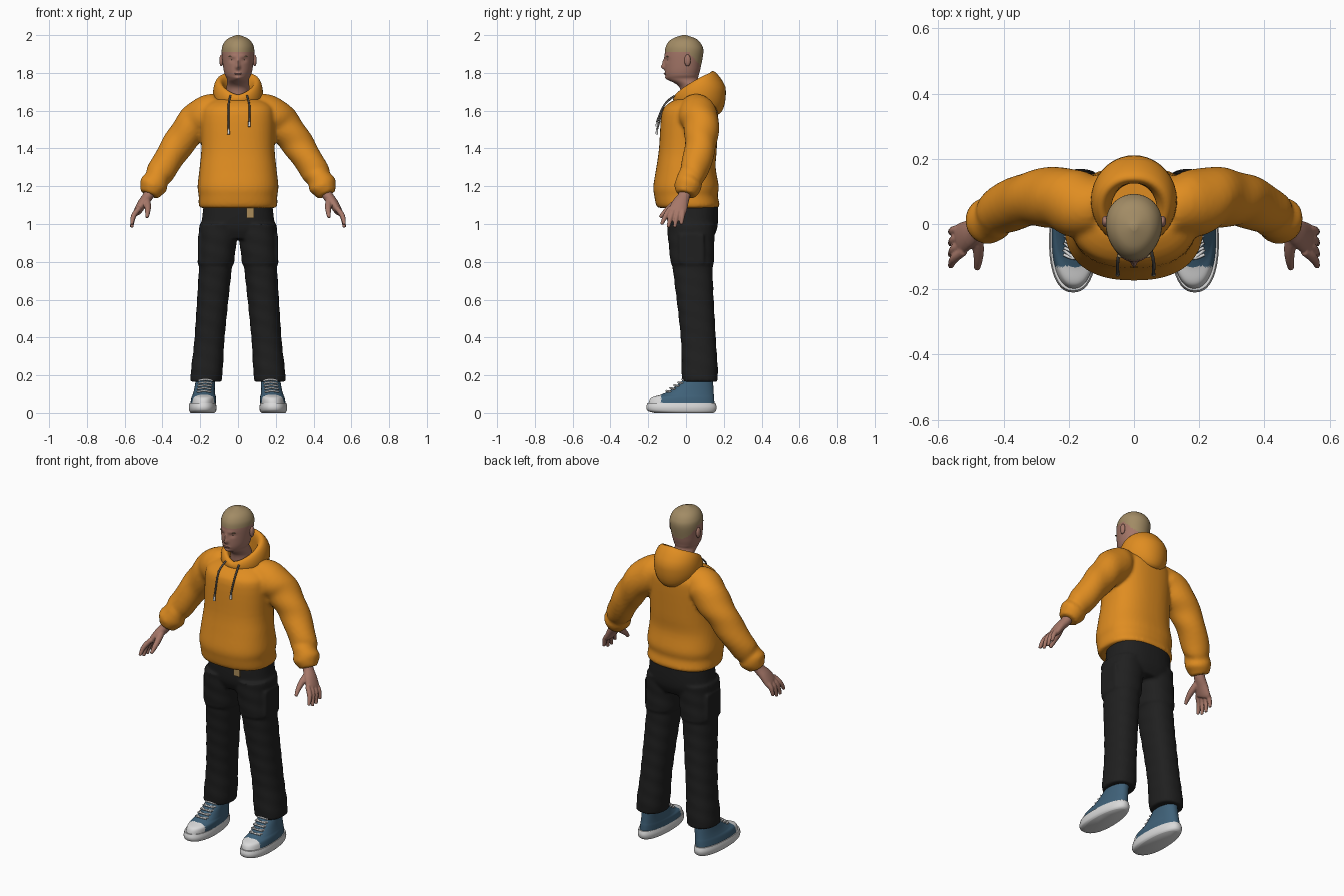
import bpy, bmesh, math
from mathutils import Vector, Matrix

cube = bpy.data.objects.get("Cube")
if cube:
    bpy.data.objects.remove(cube, do_unlink=True)


def material(name, *rgb):
    mat = bpy.data.materials.new(name)
    mat.use_nodes = True
    mat.diffuse_color = (*rgb, 1)
    shader = next(node for node in mat.node_tree.nodes if node.type == "BSDF_PRINCIPLED")
    shader.inputs["Base Color"].default_value = (*rgb, 1)
    shader.inputs["Roughness"].default_value = .8
    return mat


SKIN = material("skin", .38, .185, .14)
HAIR = material("cropped hair", .36, .26, .13)
ORANGE = material("orange fleece", .74, .265, .015)
BLACK = material("black cloth", .014, .014, .014)
BLUE = material("blue canvas", .05, .12, .19)
WHITE = material("white rubber", .7, .7, .7)
GREY = material("grey cord", .11, .1, .09)
TAN = material("tan webbing", .4, .26, .1)
LIP = material("lip", .26, .11, .09)
DARK = material("dark eye", .02, .02, .01)
X, Y, Z = Matrix.Identity(3)


def spline(rows, steps):
    """Smooth interpolation through rows of numbers."""
    out = []
    last = len(rows) - 1
    for i in range(last):
        near = rows[max(i - 1, 0)], rows[i], rows[i + 1], rows[min(i + 2, last)]
        for step in range(steps):
            t = step / steps
            out.append([b + t * ((c - a) + t * ((2 * a - 5 * b + 4 * c - d) + t * (3 * b - a - 3 * c + d))) / 2
                        for a, b, c, d in zip(*near)])
    return out + [rows[last]]


def loft(bm, rows, ref=None, sides=32, power=2, taper=0, steps=4, fold=0, closed=False):
    """Skin rows (x, y, z, radius u, radius v): level rings, or rings across the path if ref is set."""
    rows = spline(rows, steps) if steps > 1 else rows
    centres = [Vector(row[:3]) for row in rows]
    count, rings = len(rows), []
    for i, (centre, row) in enumerate(zip(centres, rows)):
        u, v = X, Y
        if ref:
            before, after = (i - 1, (i + 1) % count) if closed else (max(i - 1, 0), min(i + 1, count - 1))
            along = (centres[after] - centres[before]).normalized()
            v = (ref - along * ref.dot(along)).normalized()
            u = v.cross(along)
        ring = []
        for k in range(sides):
            angle = math.tau * k / sides
            cu, sv = (math.copysign(abs(w) ** (2 / power), w) for w in (math.cos(angle), math.sin(angle)))
            crease = 1 + fold * math.sin(2 * angle + i)
            offset = u * row[3] * cu * (1 + taper * sv) + v * row[4] * sv
            ring.append(bm.verts.new(centre + offset * crease))
        rings.append(ring)
    for lower, upper in list(zip(rings, rings[1:])) + ([(rings[-1], rings[0])] if closed else []):
        for k in range(sides):
            j = (k + 1) % sides
            bm.faces.new((lower[k], lower[j], upper[j], upper[k]))
    if not closed:
        bm.faces.new(rings[0])
        bm.faces.new(rings[-1])


def level(bm, rows, x=0, lean=0, **options):
    """Stack of level rings (z, y, half width, half depth)."""
    loft(bm, [(x + lean * z, y, z, wide, deep) for z, y, wide, deep in rows], **options)


def tube(bm, points, ref=Y, **options):
    """Round tube through points (x, y, z, radius)."""
    loft(bm, [(*point, point[3]) for point in points], ref=ref, **options)


def blob(bm, centre, radii):
    bmesh.ops.create_uvsphere(bm, u_segments=20, v_segments=12, radius=1,
                              matrix=Matrix.Translation(centre) @ Matrix.Diagonal((*radii, 1)))


def box(bm, centre, size):
    bmesh.ops.create_cube(bm, size=1, matrix=Matrix.Translation(centre) @ Matrix.Diagonal((*size, 1)))


def finish(name, bm, *mats, voxel=0, relax=0, mirror=False, rule=None):
    bmesh.ops.recalc_face_normals(bm, faces=bm.faces)
    if rule:
        for face in bm.faces:
            face.material_index = rule(face.calc_center_median())
    mesh = bpy.data.meshes.new(name)
    bm.to_mesh(mesh)
    bm.free()
    for mat in mats:
        mesh.materials.append(mat)
    mesh.shade_smooth()
    mesh.set_sharp_from_angle(angle=math.radians(50))
    ob = bpy.data.objects.new(name, mesh)
    bpy.context.collection.objects.link(ob)
    if voxel:
        mod = ob.modifiers.new("blend", "REMESH")
        mod.mode, mod.voxel_size, mod.use_smooth_shade = "VOXEL", voxel, True
    if relax:
        mod = ob.modifiers.new("relax", "SMOOTH")
        mod.factor, mod.iterations = .5, relax
    if mirror:
        ob.modifiers.new("mirror", "MIRROR").use_mirror_merge = False


# Head and neck, with soft bumps (x, z, width, height, depth) shaping the face
bm = bmesh.new()
level(bm, [(1.62, .035, .064, .062), (1.72, .025, .06, .058), (1.765, -.015, .058, .08), (1.79, -.02, .069, .088),
           (1.83, -.017, .078, .095), (1.91, -.01, .086, .102), (1.95, -.01, .079, .092),
           (1.98, -.01, .055, .064), (2, -.01, .01, .01)], sides=80, taper=.1, steps=10)
BUMPS = {"nose": (0, 1.832, .011, .013, -.021), "bridge": (0, 1.858, .008, .018, -.011),
         "brow": (.025, 1.888, .022, .007, -.004), "socket": (.033, 1.868, .014, .009, .007),
         "mouth": (0, 1.795, .02, .008, -.005), "chin": (0, 1.772, .016, .01, -.008)}
for vert in bm.verts:
    if vert.co.y < -.02:
        vert.co.y += sum(depth * math.exp(-((abs(vert.co.x) - x) / wide) ** 2 - ((vert.co.z - z) / high) ** 2)
                         for x, z, wide, high, depth in BUMPS.values())
finish("head", bm, SKIN, HAIR, rule=lambda c: int(c.z > 1.91 - 1.2 * max(0, c.y - .015)))

# Small face parts
for name, mat, centre, radii in [
        ("ears", SKIN, (.088, .008, 1.866), (.011, .017, .031)),
        ("eyes", WHITE, (.033, -.087, 1.868), (.011, .008, .005)),
        ("irises", DARK, (.033, -.093, 1.868), (.005, .004, .005)),
        ("eyebrows", HAIR, (.034, -.098, 1.886), (.018, .007, .003)),
        ("lips", LIP, (0, -.111, 1.796), (.02, .007, .005))]:
    bm = bmesh.new()
    blob(bm, centre, radii)
    finish(name, bm, mat, mirror=name != "lips")

# Hooded top: body and bunched sleeves blended together
bm = bmesh.new()
level(bm, [(1.085, .01, .198, .155), (1.1, .01, .208, .168), (1.15, 0, .208, .168), (1.2, 0, .214, .173),
           (1.3, 0, .203, .157), (1.4, .01, .194, .153), (1.58, .02, .195, .15),
           (1.63, .03, .175, .133), (1.66, .045, .13, .1)], sides=48, power=2.4)
for side in (1, -1):
    tube(bm, [(side * x, y, z, radius) for x, y, z, radius in [
        (.1, .05, 1.6, .09), (.17, .06, 1.58, .1), (.23, .08, 1.53, .097), (.29, .08, 1.46, .087),
        (.345, .07, 1.38, .081), (.41, .04, 1.275, .074), (.43, .02, 1.24, .066), (.45, .01, 1.2, .073),
        (.47, 0, 1.155, .05)]], fold=.03)
finish("hoodie", bm, ORANGE, voxel=.01, relax=3)

# Folded hood lying round the neck: low and open in front, tall behind, its top edge leaning to the head
bm = bmesh.new()
rows = []
for k in range(48):
    angle = math.tau * k / 48
    back = (1 - math.cos(angle)) / 2
    droop = .015 * back ** 6
    rows.append((.1 * math.sin(angle), .06 - .108 * math.cos(angle), 1.66 + .05 * back - droop,
                 .02 + .023 * back, .024 + .076 * back ** .6 + droop))
loft(bm, rows, ref=Z, sides=24, steps=1, closed=True)
for vert in bm.verts:
    vert.co.y -= 2 * max(0, vert.co.z - 1.73) * max(0, vert.co.y)
finish("hood", bm, ORANGE)

# Draw cords with pale tips
for name, x, end in (("right_cord", -.05, 1.5), ("left_cord", .06, 1.54)):
    bm = bmesh.new()
    tube(bm, [(x * .8, -.06, 1.68, .005), (x, -.115, 1.63, .005), (x, -.147, end + .02, .005),
              (x, -.153, end, .006), (x, -.155, end - .025, .007)], sides=10)
    finish(name, bm, GREY, WHITE, rule=lambda c: int(c.z < end))

# Trousers: hips and side pockets blended with legs that bend at the knee, step in below the thigh seam and flare
bm = bmesh.new()
level(bm, [(.92, .035, .17, .105), (.97, .035, .197, .128), (1.03, .035, .19, .135), (1.12, .035, .18, .135)],
      sides=48, power=2.4)
for side in (1, -1):
    rows = []
    for k in range(61):
        t = k / 60
        z = .165 + .835 * t
        swell = (.008 if z > .79 else 0) + .006 * math.exp(-80 * (t - .07) ** 2)
        rows.append((side * (.17 - .07 * t), .05 + .023 * math.cos(math.pi * t), z,
                     .078 + .018 * t * t + swell, .09 + .03 * t * t + swell))
    loft(bm, rows, power=2.3, steps=1, fold=.012)
    box(bm, (side * .198, .03, .87), (.026, .13, .15))
finish("trousers", bm, BLACK, voxel=.009, relax=2)

# Hanging belt end
bm = bmesh.new()
box(bm, (.065, -.102, 1.062), (.042, .009, .06))
finish("belt_end", bm, TAN)

# Hands: palm, four spread fingers and a thumb
bm = bmesh.new()
loft(bm, [(.455, 0, 1.2, .03, .034), (.475, -.01, 1.15, .028, .032), (.505, -.03, 1.11, .026, .043),
          (.53, -.045, 1.07, .021, .048), (.536, -.05, 1.06, .014, .04)], ref=Y, sides=24)
for k in range(4):
    root, tip = -.083 + .023 * k, -.13 + .035 * k
    drop = .98 + .008 * (k - 1.5) ** 2
    tube(bm, [(.522, root, 1.085, .014), (.552, (root + tip) / 2, 1.045, .014), (.563, tip, drop, .009)], sides=12)
tube(bm, [(.485, -.03, 1.13, .02), (.478, -.075, 1.095, .018), (.478, -.11, 1.065, .014),
          (.482, -.138, 1.035, .009)], ref=X, sides=12)
finish("hands", bm, SKIN, voxel=.0045, relax=2, mirror=True)

# Shoes: rubber sole, canvas upper with rubber toe, laces
bm = bmesh.new()
level(bm, [(0, -.01, .062, .155), (.01, -.022, .07, .179), (.03, -.024, .073, .186), (.052, -.024, .069, .18)],
      x=.187, sides=48, power=2.3, taper=-.1)
finish("soles", bm, WHITE, mirror=True)
bm = bmesh.new()
level(bm, [(.04, -.025, .067, .175), (.08, -.018, .065, .167), (.1, .01, .059, .137), (.13, .037, .054, .108),
           (.19, .07, .05, .072), (.23, .072, .049, .068)],
      x=.19, lean=-.1, sides=96, power=2.2, taper=-.08, steps=10)
finish("shoe_uppers", bm, BLUE, WHITE, mirror=True, rule=lambda c: int(c.y < -.13))
bm = bmesh.new()
for k in range(5):
    x, y, z = .18 - .002 * k, .021 * k - .102, .015 * k + .112
    for slant in (.008, -.008):
        tube(bm, [(x - .036, y + .016 - slant, z, .005), (x, y - .003, z + .006, .005),
                  (x + .036, y + .016 + slant, z, .005)], ref=Z, sides=8)
finish("laces", bm, WHITE, mirror=True)
